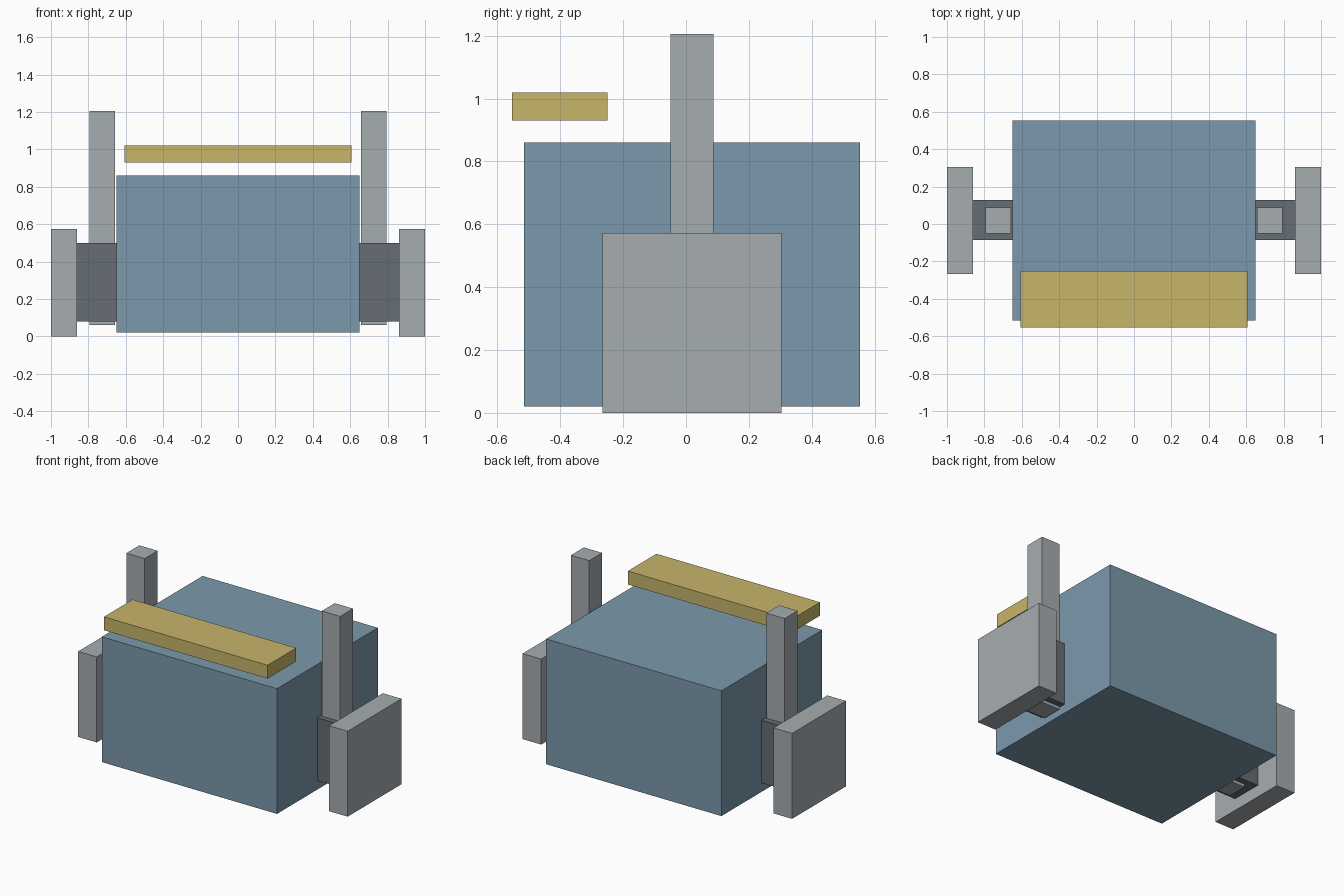
import bpy
import bmesh

if "Cube" in bpy.data.objects:
    bpy.data.objects.remove(bpy.data.objects["Cube"])


def material(name, r, g, b):
    def lin(c):
        c /= 255
        return c / 12.92 if c <= 0.04045 else ((c + 0.055) / 1.055) ** 2.4
    m = bpy.data.materials.new(name)
    m.diffuse_color = (lin(r), lin(g), lin(b), 1)
    m.use_nodes = True
    m.node_tree.nodes["Principled BSDF"].inputs["Base Color"].default_value = m.diffuse_color
    return m


def box(name, mat, x, y, z):
    """Axis-aligned box given as (min, max) per axis."""
    mesh = bpy.data.meshes.new(name)
    bm = bmesh.new()
    bmesh.ops.create_cube(bm, size=1)
    for v in bm.verts:
        v.co = [(a + b) / 2 + c * (b - a) for c, (a, b) in zip(v.co, (x, y, z))]
    bm.to_mesh(mesh)
    bm.free()
    mesh.materials.append(mat)
    obj = bpy.data.objects.new(name, mesh)
    bpy.context.collection.objects.link(obj)
    return obj


blue = material("slate blue", 123, 153, 171)
grey = material("light grey", 166, 172, 176)
dark = material("dark grey", 102, 109, 116)
yellow = material("mustard yellow", 199, 181, 107)

# Central body and the bar floating above its front edge
box("body", blue, (-0.65, 0.65), (-0.515, 0.553), (0.02, 0.86))
box("front_bar", yellow, (-0.607, 0.607), (-0.553, -0.25), (0.93, 1.02))

# Side assemblies: mounting block, upright post and outer plate, mirrored in x
for side, s in (("left", -1), ("right", 1)):
    def span(a, b):
        return tuple(sorted((s * a, s * b)))
    box(side + "_mount", dark, span(0.645, 0.862), (-0.085, 0.128), (0.08, 0.50))
    box(side + "_post", grey, span(0.657, 0.793), (-0.05, 0.087), (0.06, 1.205))
    box(side + "_plate", grey, span(0.862, 1.0), (-0.266, 0.304), (0.0, 0.573))
